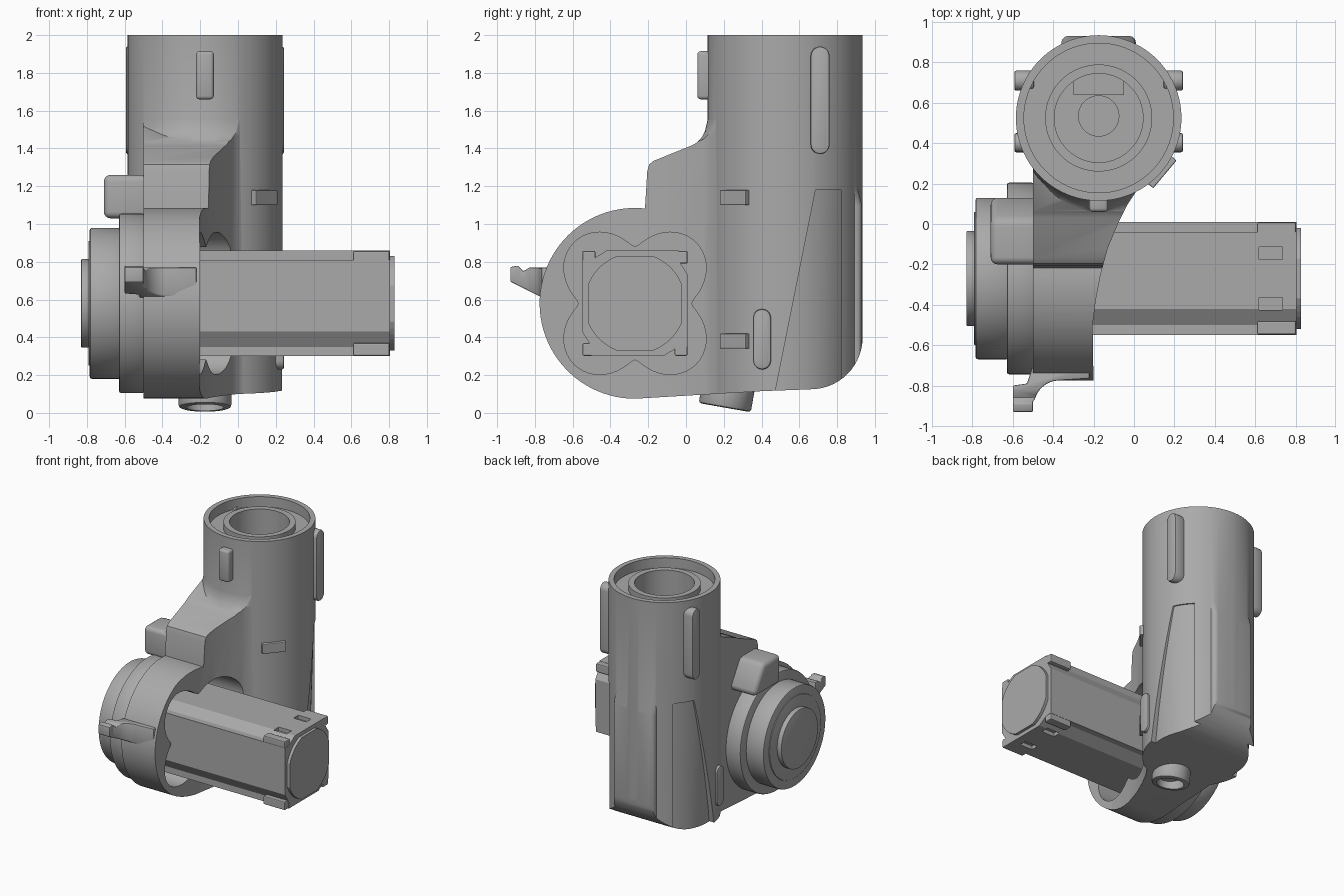
import bpy, bmesh, math
from mathutils import Vector, Matrix

if "Cube" in bpy.data.objects:
    bpy.data.objects.remove(bpy.data.objects["Cube"])

grey = bpy.data.materials.new("plain_grey")
grey.use_nodes = True
COLOUR = (0.4, 0.4, 0.4, 1)
grey.diffuse_color = COLOUR
grey.node_tree.nodes["Principled BSDF"].inputs["Base Color"].default_value = COLOUR

TX, TY, TR = -0.175, 0.525, 0.41      # tower axis and radius
DY, DZ = -0.27, 0.58                  # drive axis


def finish(bm, name):
    bmesh.ops.recalc_face_normals(bm, faces=bm.faces)
    me = bpy.data.meshes.new(name)
    bm.to_mesh(me)
    bm.free()
    me.materials.append(grey)
    ob = bpy.data.objects.new(name, me)
    bpy.context.collection.objects.link(ob)
    return ob


def prism(name, pts, axis, a, b):
    """Extrude a 2D outline along an axis; x takes (y, z), y takes (x, z), z takes (x, y)."""
    def place(p, t):
        return {"x": (t, *p), "y": (p[0], t, p[1]), "z": (*p, t)}[axis]
    bm = bmesh.new()
    face = bm.faces.new([bm.verts.new(place(p, a)) for p in pts])
    ext = bmesh.ops.extrude_face_region(bm, geom=[face])
    new = [g for g in ext["geom"] if isinstance(g, bmesh.types.BMVert)]
    bmesh.ops.translate(bm, verts=new, vec=Vector(place((0, 0), b - a)))
    return finish(bm, name)


def arc(cx, cy, r, start, end, n):
    angles = [math.radians(start + (end - start) * i / n) for i in range(n + 1)]
    return [(cx + r * math.cos(t), cy + r * math.sin(t)) for t in angles]


def disc(name, c, r, axis, a, b, n=72):
    return prism(name, arc(*c, r, 0, 360, n)[:-1], axis, a, b)


def lathe(name, profile, n=96):
    """Turn a (radius, z) profile around the tower axis, capped at both ends."""
    bm = bmesh.new()
    rings = [[bm.verts.new((x, y, z)) for x, y in arc(TX, TY, r, 0, 360, n)[:-1]] for r, z in profile]
    for low, high in zip(rings, rings[1:]):
        for i in range(n):
            j = (i + 1) % n
            bm.faces.new((low[i], low[j], high[j], high[i]))
    bm.faces.new(rings[0])
    bm.faces.new(rings[-1])
    return finish(bm, name)


def box(name, lo, hi):
    return prism(name, [(lo[0], lo[1]), (hi[0], lo[1]), (hi[0], hi[1]), (lo[0], hi[1])],
                 "z", lo[2], hi[2])


def apply_all(ob):
    bpy.ops.object.select_all(action="DESELECT")
    bpy.context.view_layer.objects.active = ob
    ob.select_set(True)
    for m in list(ob.modifiers):
        bpy.ops.object.modifier_apply(modifier=m.name)


def boolean(ob, other, op="DIFFERENCE"):
    m = ob.modifiers.new("bool", "BOOLEAN")
    m.operation, m.solver, m.object = op, "EXACT", other
    apply_all(ob)
    bpy.data.objects.remove(other)
    return ob


def bevel(ob, width, segments=3):
    m = ob.modifiers.new("bevel", "BEVEL")
    m.width, m.segments, m.limit_method = width, segments, "ANGLE"
    m.angle_limit = math.radians(40)
    apply_all(ob)
    return ob


def smooth(ob, angle=35):
    bpy.ops.object.select_all(action="DESELECT")
    bpy.context.view_layer.objects.active = ob
    ob.select_set(True)
    bpy.ops.object.shade_smooth_by_angle(angle=math.radians(angle))


# Arm: plan outline under a sloping top, with a flare where it meets the tower
plan = [(-0.5, -0.82), (-0.2, -0.82), (-0.205, -0.5), (-0.19, -0.38), (-0.165, -0.25),
        (-0.13, -0.12), (-0.08, 0), (-0.03, 0.1), (0.03, 0.19), (0.13, 0.27),
        (TX, TY), (-0.5, 0.45)]
housing = prism("housing", plan, "z", -0.15, 2.1)
top_slope = [(-0.9, -0.1), (-0.9, 1.04), (0.35, 1.555), (0.6, 1.555), (0.6, -0.1)]
flare = lathe("flare", [(0.55, 1.2), (0.52, 1.4), (0.46, 1.44), (0.425, 1.49), (0.409, 1.56)])
boolean(flare, prism("flare_plan", plan, "z", 1, 2), "INTERSECT")
boolean(housing, prism("top_slope", top_slope, "x", -0.9, 0.5), "INTERSECT")
boolean(housing, flare, "UNION")

# Tower with drafted lower flanks behind a slanted seam, and a back pad
tower = disc("tower", (TX, TY), TR, "z", -0.2, 2.2, 96)
ring = disc("flank_ring", (TX, TY), 0.6, "z", 0, 1.18)
boolean(ring, lathe("flank_core", [(0.362, -0.1), (0.404, 1.3)]))
seam = prism("seam", [(0.43, -0.1), (0.69, 1.2), (0.82, 1.2), (0.82, -0.1)], "x", -1, 1)
boolean(tower, boolean(ring, seam, "INTERSECT"))
boolean(housing, tower, "UNION")
pad = prism("back_pad", [(0.6, -0.15), (0.932, -0.15), (0.932, 1.1), (0.88, 1.3), (0.6, 1.3)],
            "x", -0.36, 0.01)
boolean(housing, bevel(pad, 0.035), "UNION")

# Side outline trims the whole housing
side = arc(DY, DZ, 0.505, 84, 270, 48) + [(0.4, 0.115)]
side += arc(0.66, 0.4, 0.275, -90, 0, 14) + [(0.94, 2), (0.1, 2)]
side += arc(-0.02, 1.53, 0.125, 0, -66, 8) + [(-0.17, 1.335), (-0.195, 1.315), (-0.205, 1.28)]
boolean(housing, prism("side_outline", side, "x", -0.9, 0.5), "INTERSECT")

# Clover shaped drive cavity
clover = []
for i in range(96):
    t = 2 * math.pi * i / 96
    r = 0.28 + 0.175 * math.sqrt(math.sin(2 * t) ** 2 + 0.01)
    clover.append((DY + r * math.cos(t), DZ + r * math.sin(t)))
boolean(housing, prism("cavity", clover, "x", -0.45, 0.4))

# Open top of the tower: ring recess, bore and drain
recess = disc("recess", (TX, TY), 0.37, "z", 1.92, 2.1)
boolean(recess, disc("core", (TX, TY), 0.265, "z", 1.8, 2.2))
boolean(housing, recess)
boolean(housing, disc("rim_drop", (TX, TY), 0.3, "z", 1.97, 2.1))
boolean(housing, disc("bore", (TX, TY), 0.22, "z", 1.1, 2.1))
boolean(housing, disc("drain", (TX, TY + 0.01), 0.1, "z", 0.5, 1.2, 40))
smooth(housing)
bore_step = box("bore_step", (-0.3, 0.64, 1.1), (-0.05, 0.76, 1.25))
boolean(bore_step, disc("bore_limit", (TX, TY), 0.225, "z", 1, 1.5), "INTERSECT")

# Ribs and tabs on the tower
front_rib = bevel(box("front_rib", (-0.222, 0.06, 1.66), (-0.128, 0.16, 1.915)), 0.018)
smooth(front_rib)
for s, label in ((1, "right"), (-1, "left")):
    for kind, y0, y1, z0, z1 in (("upper", 0.66, 0.76, 1.37, 1.94), ("lower", 0.355, 0.45, 0.23, 0.55)):
        xs = sorted((TX + s * 0.32, TX + s * 0.418))
        mid, r = (y0 + y1) / 2, (y1 - y0) / 2
        outline = arc(mid, z1 - r, r, 0, 180, 10) + arc(mid, z0 + r, r, 180, 360, 10)
        rib = prism(f"{kind}_{label}_rib", outline, "x", *xs)
        smooth(bevel(rib, 0.01, 2))
for z, label in ((1.14, "upper"), (0.38, "lower")):
    tab = box(label + "_tab", (-0.09, -0.03, -0.04), (0.09, 0.03, 0.04))
    bevel(tab, 0.006, 2)
    tab.data.transform(Matrix.Translation((0.13, 0.265, z)) @ Matrix.Rotation(math.radians(50), 4, "Z"))

# Side lug above the cap
lug = prism("side_lug", [(-0.2, 1.03), (0.13, 1.03), (0.13, 1.08), (0.02, 1.26), (-0.2, 1.26)],
            "x", -0.71, -0.45)
smooth(bevel(lug, 0.035, 4))

# Stacked round cap
for name, r, a, b in (("cap_flange", 0.475, -0.63, -0.495), ("cap_drum", 0.4, -0.785, -0.62),
                      ("cap_ring", 0.33, -0.792, -0.78), ("cap_button", 0.235, -0.83, -0.78)):
    smooth(bevel(disc(name, (DY, DZ), r, "x", a, b), 0.005 if r < 0.35 else 0.012, 2))

# Front hook, curved in plan and tapered from the side
hook = prism("front_hook", [(-0.6, -0.93), (-0.5, -0.93), (-0.5, -0.88)]
             + arc(-0.37, -0.9, 0.125, 165, 95, 8)
             + [(-0.22, -0.765), (-0.22, -0.7), (-0.5, -0.7), (-0.53, -0.79), (-0.6, -0.8)], "z", 0.5, 0.9)
boolean(hook, prism("hook_side", [(-0.94, 0.7), (-0.76, 0.61), (-0.6, 0.61), (-0.6, 0.77), (-0.83, 0.77),
                                  (-0.86, 0.75), (-0.89, 0.78), (-0.94, 0.77)], "x", -1, 0), "INTERSECT")
smooth(bevel(hook, 0.008, 2))

# Motor: four stepped corners in a pinwheel, square end lugs and round end plate
H, STEP = 0.28, 0.23
section = []
for k in range(4):
    c, s = round(math.cos(k * math.pi / 2)), round(math.sin(k * math.pi / 2))
    section += [(DY + c * u - s * v, DZ + s * u + c * v)
                for u, v in ((H, 0.15), (STEP, STEP), (STEP, H))]
motor = prism("motor", section, "x", -0.46, 0.805)
for sy in (-1, 1):
    for sz in (-1, 1):
        y, z = DY + sy * 0.125, DZ + sz * H
        boolean(motor, box("slot", (0.62, y - 0.03, z - 0.03), (0.735, y + 0.03, z + 0.03)))
        ys = sorted((DY + sy * 0.21, DY + sy * (H - 0.002)))
        zs = sorted((DZ + sz * 0.21, DZ + sz * (H - 0.002)))
        lug = box("motor_corner_lug", (0.61, ys[0], zs[0]), (0.803, ys[1], zs[1]))
        bevel(lug, 0.008, 2)
plate = disc("motor_end_plate", (DY, DZ), 0.268, "x", 0.8, 0.828, 48)
boolean(plate, box("plate_limit", (0.7, DY - 0.25, DZ - 0.25), (0.9, DY + 0.25, DZ + 0.25)), "INTERSECT")

# Tilted drain nozzle under the housing
nozzle = disc("nozzle", (0, 0), 0.14, "z", 0, 0.18, 48)
bevel(nozzle, 0.015, 2)
boolean(nozzle, disc("nozzle_bore", (0, 0), 0.1, "z", -0.05, 0.1, 48))
nozzle.data.transform(Matrix.Translation((TX, 0.205, 0.028)) @ Matrix.Rotation(math.radians(-10), 4, "X"))
smooth(nozzle)
